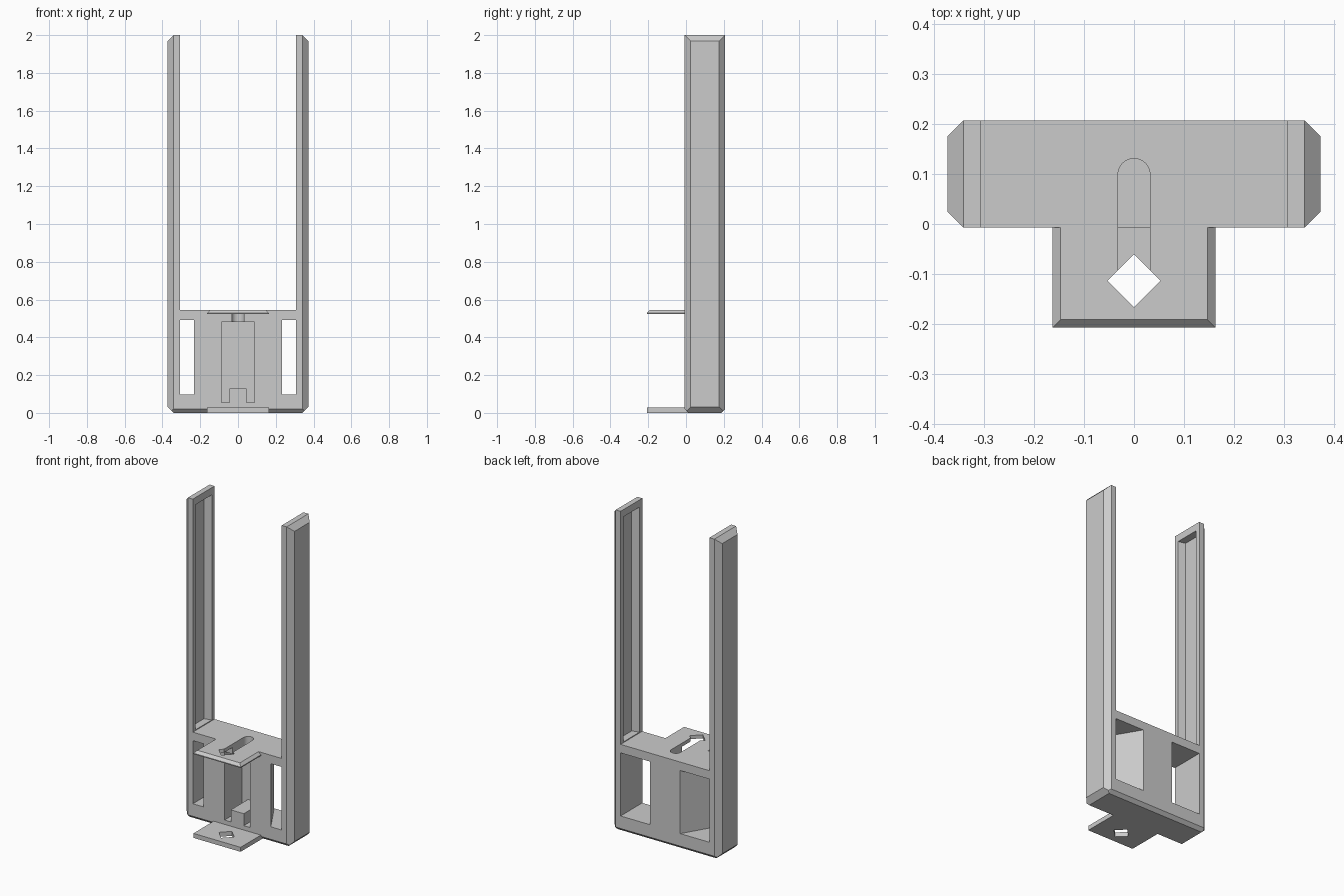
import bpy, bmesh, math

old = bpy.data.objects.get("Cube")
if old:
    bpy.data.objects.remove(old, do_unlink=True)

# Single flat grey
grey = bpy.data.materials.new("plain grey")
grey.use_nodes = True
COLOUR = (0.6, 0.6, 0.6, 1)
grey.diffuse_color = COLOUR
grey.node_tree.nodes["Principled BSDF"].inputs["Base Color"].default_value = COLOUR

HALF, FRONT, BACK, DECK, INNER = 0.373, -0.007, 0.207, 0.545, 0.307


def add_object(name, bm):
    bmesh.ops.recalc_face_normals(bm, faces=bm.faces)
    mesh = bpy.data.meshes.new(name)
    bm.to_mesh(mesh)
    bm.free()
    mesh.materials.append(grey)
    ob = bpy.data.objects.new(name, mesh)
    bpy.context.collection.objects.link(ob)
    return ob


def prism_bm(outline, z0, z1):
    """Extrude an XY outline from z0 to z1."""
    bm = bmesh.new()
    face = bm.faces.new([bm.verts.new((x, y, z0)) for x, y in outline])
    top = bmesh.ops.extrude_face_region(bm, geom=[face])["geom"]
    bmesh.ops.translate(bm, vec=(0, 0, z1 - z0),
                        verts=[v for v in top if isinstance(v, bmesh.types.BMVert)])
    return bm


def prism(name, outline, z0, z1):
    return add_object(name, prism_bm(outline, z0, z1))


def rect(x0, x1, y0, y1):
    return [(x0, y0), (x1, y0), (x1, y1), (x0, y1)]


def bevel_where(bm, rule, size):
    edges = [e for e in bm.edges if rule(*[v.co for v in e.verts])]
    bmesh.ops.bevel(bm, geom=edges, offset=size, segments=1, profile=0.5, affect='EDGES')


def cut(target, cutter):
    mod = target.modifiers.new("cut", 'BOOLEAN')
    mod.operation, mod.solver, mod.object = 'DIFFERENCE', 'EXACT', cutter
    bpy.context.view_layer.objects.active = target
    bpy.ops.object.modifier_apply(modifier=mod.name)


def remove(*objects):
    for ob in objects:
        bpy.data.objects.remove(ob, do_unlink=True)


# Frame: block with chamfered outer sides and lower edges
bm = prism_bm(rect(-HALF, HALF, FRONT, BACK), 0, 2)
bevel_where(bm, lambda a, b: abs(a.x) > 0.37 and abs(a.x - b.x) < 0.01, 0.032)
bevel_where(bm, lambda a, b: max(a.z, b.z) < 0.001 and abs(a.x - b.x) > 0.5, 0.02)
frame = add_object("frame", bm)

# Opening between the two rails
gap = prism("rail_gap_cutter", rect(-INNER, INNER, -0.3, 0.4), DECK, 2.2)
cut(frame, gap)
remove(gap)

for s in (-1, 1):
    # Closed-ended groove inside each rail
    groove = prism("groove_cutter", [(s * x, y) for x, y in (
        (0.29, 0.016), (0.353, 0.032), (0.353, 0.168), (0.29, 0.184))], 0.55, 1.955)
    # Window that widens towards the back
    window = prism("window_cutter", [(s * x, y) for x, y in (
        (INNER, -0.03), (0.232, -0.03), (0.232, FRONT),
        (0.105, BACK), (0.105, 0.25), (INNER, 0.25))], 0.098, 0.492)
    cut(frame, groove)
    cut(frame, window)
    remove(groove, window)

# Front cavity, notched around a central tab
cavity = prism("cavity_cutter", rect(-0.088, 0.088, -0.1, 0.163), 0.055, 0.482)
tab = prism("tab_keeper", rect(-0.045, 0.045, -0.2, 0.3), 0, 0.13)
cut(cavity, tab)
cut(frame, cavity)
remove(cavity, tab)

# Upper plate with chamfered top edges
bm = prism_bm(rect(-0.163, 0.163, -BACK, FRONT), 0.523, DECK)
bevel_where(bm, lambda a, b: min(a.z, b.z) > 0.54 and min(a.y, b.y) < -0.2, 0.016)
upper_plate = add_object("upper_plate", bm)

# Lower plate
lower_plate = prism("lower_plate", rect(-0.163, 0.163, -BACK, 0.013), 0, 0.028)

# Round-ended slot through the deck and upper plate
arc = [(0.032 * math.cos(t), 0.099 + 0.032 * math.sin(t))
       for t in (math.pi * i / 16 for i in range(17))]
slot = prism("slot_cutter", [(-0.032, -0.11), (0.032, -0.11)] + arc, 0.44, 0.65)
cut(frame, slot)
cut(upper_plate, slot)

# Diamond holes through both plates
R, CY = 0.053, -0.113
diamond = prism("diamond_cutter", [(0, CY - R), (R, CY), (0, CY + R), (-R, CY)], -0.1, 0.7)
cut(upper_plate, diamond)
cut(lower_plate, diamond)
remove(slot, diamond)
